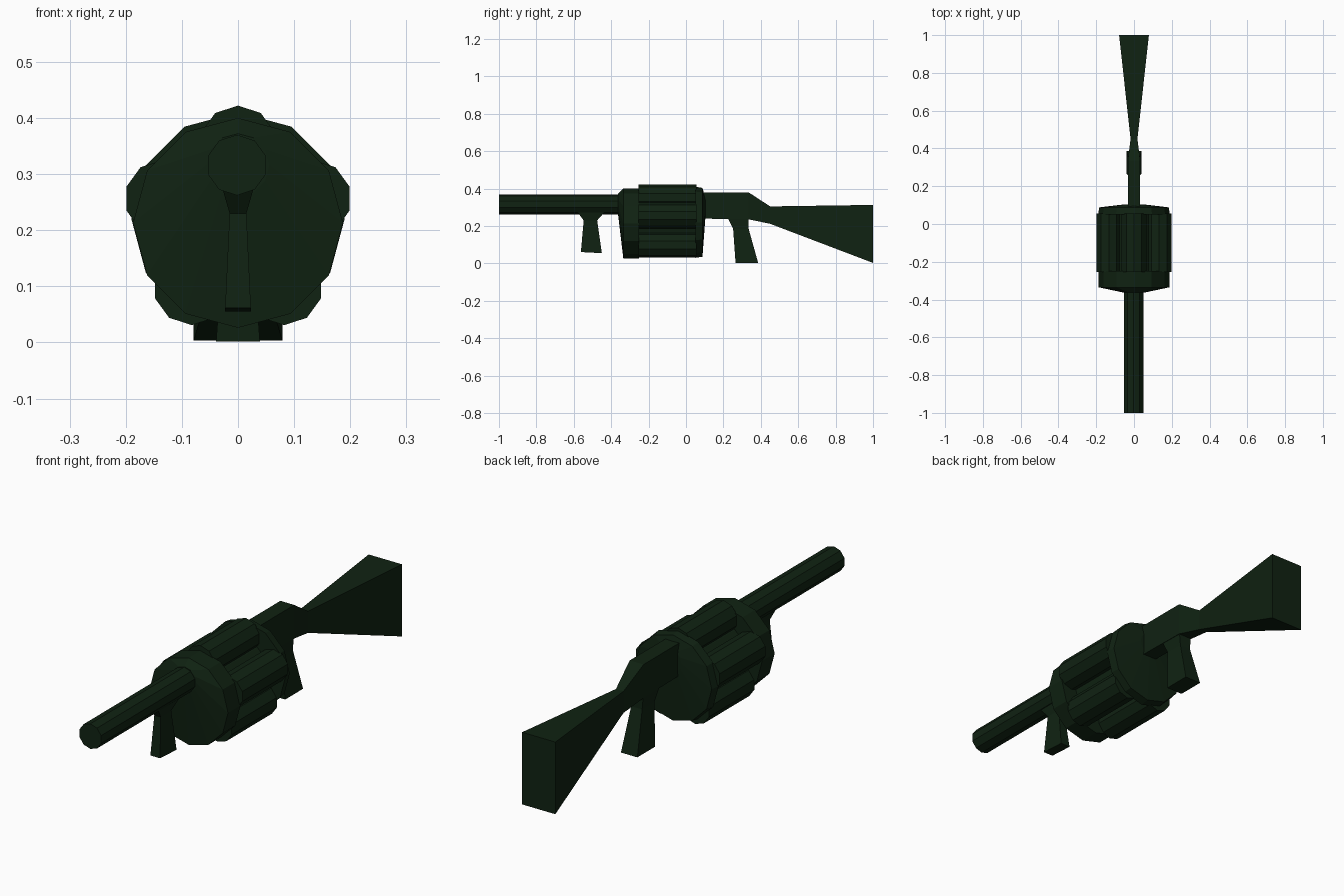
import bpy, bmesh
from math import sin, cos, pi, radians

if "Cube" in bpy.data.objects:
    bpy.data.objects.remove(bpy.data.objects["Cube"])

green = bpy.data.materials.new("dark_green")
green.use_nodes = True
colour = (0.005, 0.016, 0.006, 1)
green.diffuse_color = colour
green.node_tree.nodes["Principled BSDF"].inputs["Base Color"].default_value = colour


def loft(name, rings):
    """Skin a series of equal-count point rings and cap both ends."""
    bm = bmesh.new()
    loops = [[bm.verts.new(p) for p in ring] for ring in rings]
    n = len(loops[0])
    for a, b in zip(loops, loops[1:]):
        for i in range(n):
            j = (i + 1) % n
            bm.faces.new((a[i], a[j], b[j], b[i]))
    bm.faces.new(loops[0])
    bm.faces.new(loops[-1])
    bmesh.ops.recalc_face_normals(bm, faces=bm.faces)
    mesh = bpy.data.meshes.new(name)
    bm.to_mesh(mesh)
    bm.free()
    mesh.materials.append(green)
    obj = bpy.data.objects.new(name, mesh)
    bpy.context.collection.objects.link(obj)
    return obj


def disc(y, r, x, z, sides):
    """Ring facing along y, with a corner at the top."""
    return [(x + r * sin(2 * pi * i / sides), y, z + r * cos(2 * pi * i / sides))
            for i in range(sides)]


def slice_y(y, low, high, w):
    """Upright rectangle across the model."""
    return [(-w, y, low), (w, y, low), (w, y, high), (-w, y, high)]


def slice_z(front, back, z, w, tilt=0):
    """Level rectangle; tilt lowers its back edge."""
    return [(-w, front, z), (w, front, z), (w, back, z - tilt), (-w, back, z - tilt)]


BARREL_Z, DRUM_Z = 0.316, 0.213

# Barrel
loft("barrel", [disc(y, 0.054, -0.002, BARREL_Z, 10) for y in (-1, -0.34)])

# Drum end plates, drawn in towards the barrel and the receiver
loft("drum_front_plate", [
    disc(-0.363, 0.056, 0, BARREL_Z, 12),
    disc(-0.335, 0.187, 0, DRUM_Z, 12),
    disc(-0.25, 0.187, 0, DRUM_Z, 12)])
loft("drum_back_plate", [
    disc(0.05, 0.19, 0, 0.22, 12),
    disc(0.088, 0.184, 0, 0.22, 12),
    disc(0.104, 0.05, 0, 0.3, 12)])

# Drum core and its five chambers
loft("drum_core", [disc(y, 0.115, 0, DRUM_Z, 12) for y in (-0.26, 0.06)])
for k in range(5):
    a = radians(90 + 72 * k)
    x, z = 0.14 * cos(a), DRUM_Z + 0.14 * sin(a)
    loft(f"chamber_{k + 1}", [disc(y, 0.069, x, z, 10) for y in (-0.255, 0.055)])

# Receiver, neck and flared stock
loft("receiver", [
    slice_y(0.08, 0.24, 0.38, 0.033),
    slice_y(0.335, 0.236, 0.38, 0.033),
    slice_y(0.45, 0.212, 0.305, 0.018)])
loft("stock", [
    slice_y(0.45, 0.212, 0.305, 0.018),
    slice_y(1, 0.003, 0.313, 0.079)])

# Rear grip
loft("rear_grip", [
    slice_z(0.22, 0.335, 0.25, 0.032),
    slice_z(0.252, 0.335, 0.185, 0.026),
    slice_z(0.265, 0.386, 0.002, 0.039)])

# Front grip
loft("front_grip", [
    slice_z(-0.58, -0.435, 0.275, 0.028),
    slice_z(-0.547, -0.475, 0.23, 0.015),
    slice_z(-0.562, -0.45, 0.061, 0.023, 0.006)])
